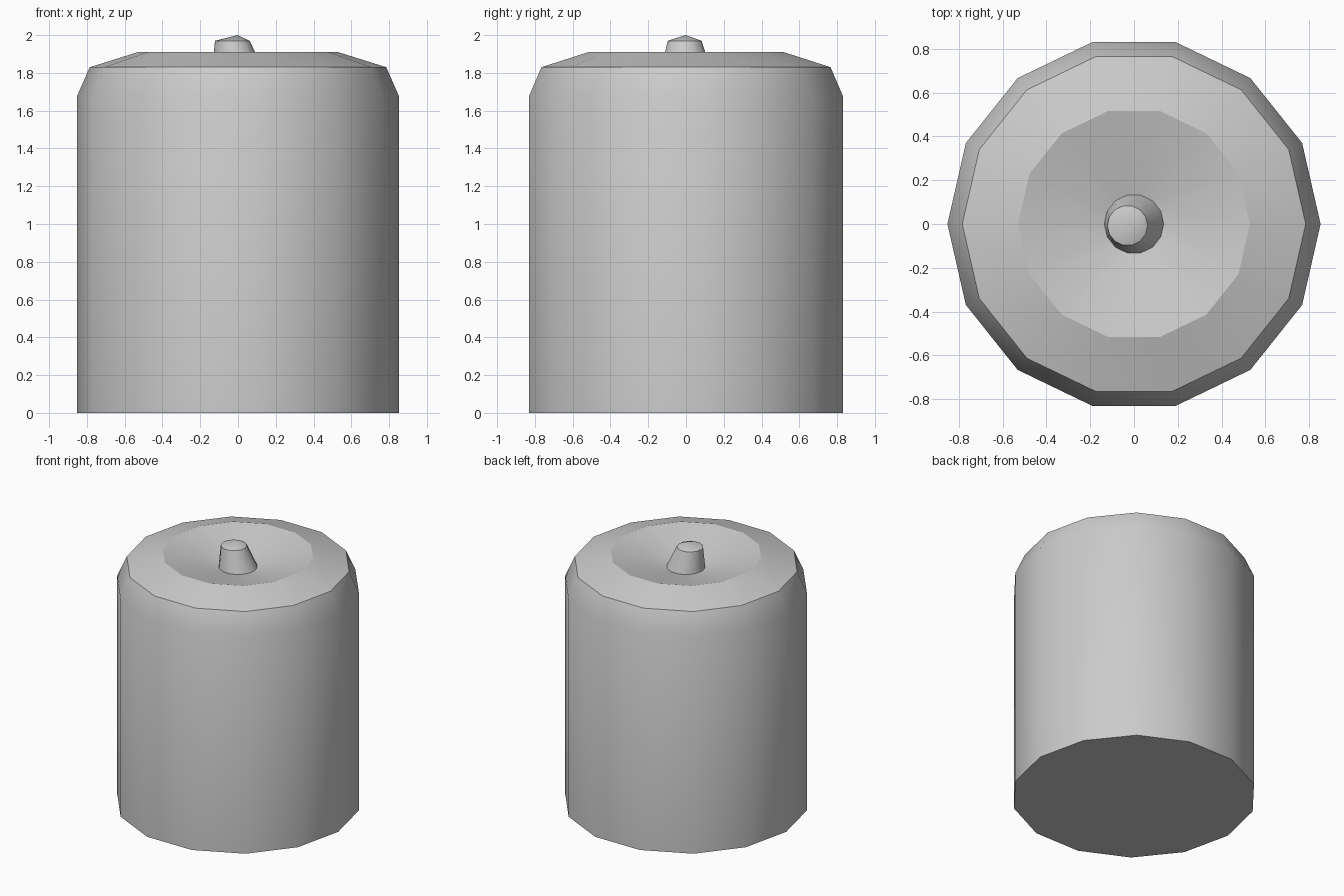
import bpy, bmesh, math

if "Cube" in bpy.data.objects:
    bpy.data.objects.remove(bpy.data.objects["Cube"])

SIDES = 14


def stacked_rings(name, rings, base_cap=True, apex=None):
    """Loft 14-sided rings given as (radius, z, cx, cy)."""
    bm = bmesh.new()
    loops = []
    for r, z, cx, cy in rings:
        loops.append([bm.verts.new((cx + r * math.cos(2 * math.pi * i / SIDES),
                                    cy + r * math.sin(2 * math.pi * i / SIDES), z))
                      for i in range(SIDES)])
    for lo, hi in zip(loops, loops[1:]):
        for i in range(SIDES):
            j = (i + 1) % SIDES
            bm.faces.new((lo[i], lo[j], hi[j], hi[i]))
    if base_cap:
        bm.faces.new(loops[0][::-1])
    if apex:
        tip = bm.verts.new(apex)
        for i in range(SIDES):
            bm.faces.new((loops[-1][i], loops[-1][(i + 1) % SIDES], tip))
    mesh = bpy.data.meshes.new(name)
    bm.to_mesh(mesh)
    bm.free()
    obj = bpy.data.objects.new(name, mesh)
    bpy.context.collection.objects.link(obj)
    bpy.ops.object.select_all(action='DESELECT')
    obj.select_set(True)
    bpy.context.view_layer.objects.active = obj
    bpy.ops.object.shade_smooth_by_angle(angle=math.radians(30))
    return obj


# Candle body: straight side, bevelled shoulder, dished top
stacked_rings("candle_body", [
    (0.853, 0.0, 0, 0),
    (0.853, 1.675, 0, 0),
    (0.785, 1.83, 0, 0),
    (0.53, 1.91, 0, 0),
    (0.136, 1.812, 0, 0),
])

# Leaning tapered wick with a shallow pointed tip
stacked_rings("wick", [
    (0.136, 1.812, 0, 0),
    (0.092, 1.97, -0.03, -0.007),
], base_cap=False, apex=(-0.003, -0.003, 2.0))
